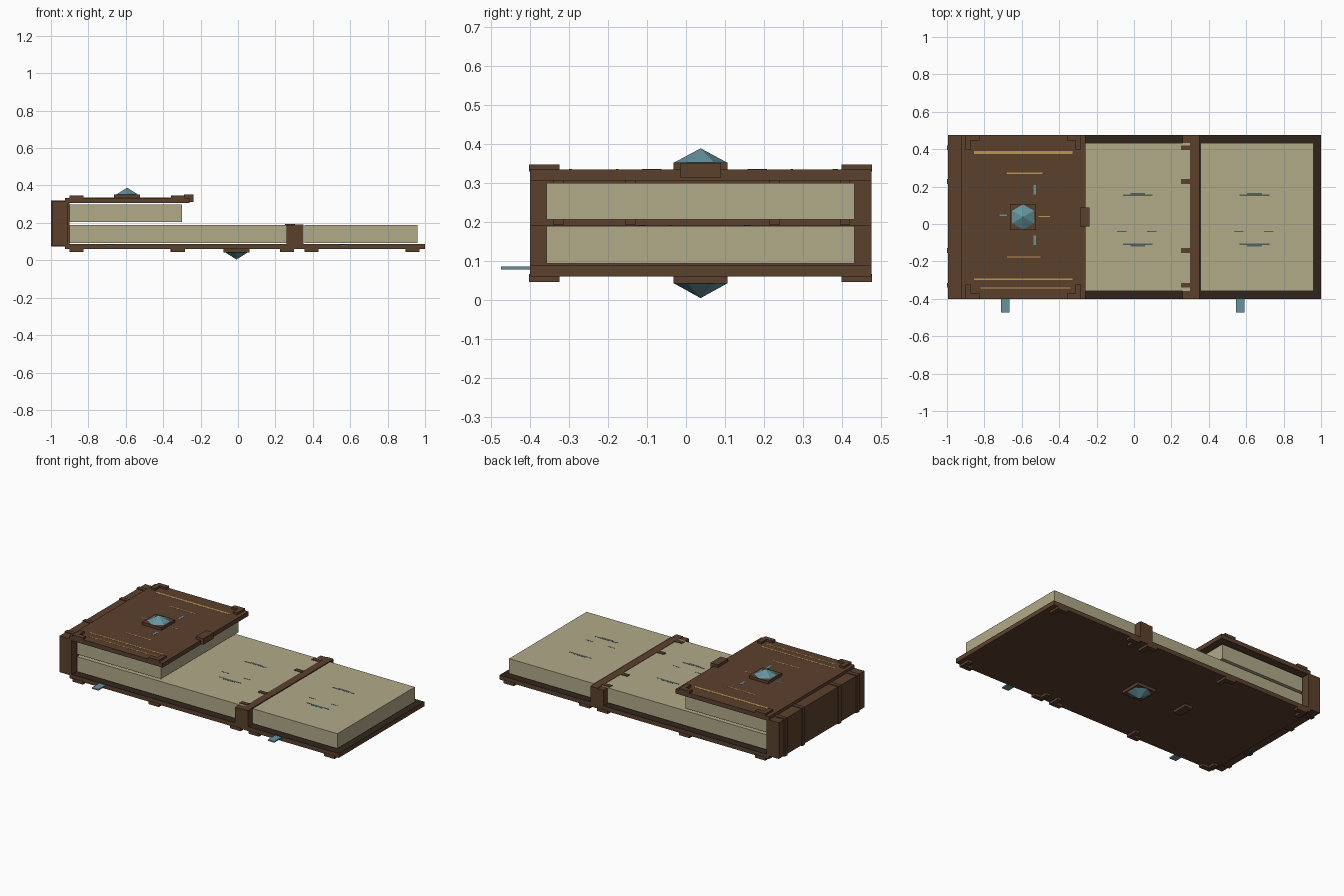
import bpy
import bmesh
from mathutils import Matrix

cube = bpy.data.objects.get("Cube")
if cube:
    bpy.data.objects.remove(cube, do_unlink=True)


def material(name, rgb):
    m = bpy.data.materials.new(name)
    m.use_nodes = True
    m.diffuse_color = (*rgb, 1)
    m.node_tree.nodes["Principled BSDF"].inputs["Base Color"].default_value = (*rgb, 1)
    return m


LEATHER = material("brown leather", (0.105, 0.052, 0.027))
LINING = material("dark lining", (0.03, 0.019, 0.012))
PAPER = material("cream paper", (0.44, 0.4, 0.25))
TEAL = material("teal", (0.13, 0.3, 0.35))
GOLD = material("gold", (0.5, 0.31, 0.08))
INK = material("slate ink", (0.085, 0.115, 0.12))

MID = 0.0375        # the book is symmetric about this y
HALF = 0.4375       # half the cover height
PAGE = 0.395        # half the page height


def finish(name, bm, *mats):
    mesh = bpy.data.meshes.new(name)
    bm.to_mesh(mesh)
    bm.free()
    obj = bpy.data.objects.new(name, mesh)
    bpy.context.collection.objects.link(obj)
    for m in mats:
        mesh.materials.append(m)
    return obj


def add_box(bm, x, y, z):
    """Box from (low, high) pairs; y is measured from the book's middle line."""
    lo, hi = zip(x, y, z)
    size = [b - a for a, b in zip(lo, hi)]
    mid = [(a + b) / 2 for a, b in zip(lo, hi)]
    mid[1] += MID
    bmesh.ops.create_cube(bm, size=1,
                          matrix=Matrix.Translation(mid) @ Matrix.Diagonal((*size, 1)))


def boxes(name, mat, *parts):
    bm = bmesh.new()
    for part in parts:
        add_box(bm, *part)
    return finish(name, bm, mat)


def both(w):
    return (-w, w)


# Covers and spines
boxes("top_cover", LEATHER, ((-0.925, -0.258), both(HALF), (0.306, 0.334)))
base = boxes("bottom_cover", LEATHER, ((-0.925, 1.0), both(HALF), (0.06, 0.088)))
base.data.materials.append(LINING)
for face in base.data.polygons:
    face.material_index = int(face.normal.z > 0.5)
boxes("left_spine", LEATHER, ((-0.995, -0.908), both(HALF), (0.08, 0.314)))
boxes("middle_spine", LEATHER, ((0.258, 0.35), both(HALF), (0.06, 0.188)),
      ((0.3, 0.35), both(HALF), (0.06, 0.191)))

# Page blocks
boxes("upper_pages", PAPER, ((-0.9, -0.3), both(PAGE), (0.205, 0.299)))
boxes("lower_pages", PAPER, ((-0.9, 0.3), both(PAGE), (0.093, 0.189)))
boxes("far_pages", PAPER, ((0.355, 0.96), both(PAGE), (0.093, 0.189)))

# Raised bands across both spines
for y in (-0.365, -0.18, 0.19, 0.37):
    boxes("spine_band", LEATHER, ((-1.0, -0.9), (y - 0.013, y + 0.013), (0.075, 0.319)))
    boxes("middle_band", LEATHER, ((0.25, 0.305), (y - 0.013, y + 0.013), (0.17, 0.193)))


# L-shaped corner brackets, mirrored front to back
def bracket(x, direction, z):
    for side in (-1, 1):
        edge = side * (HALF + 0.002)
        arm_x = sorted((x, x + direction * 0.075))
        post_x = sorted((x, x + direction * 0.03))
        boxes("corner_bracket", LEATHER,
              (arm_x, sorted((edge, edge - side * 0.03)), z),
              (post_x, sorted((edge, edge - side * 0.078)), z))


for x, direction in ((-0.901, 1), (-0.284, -1)):
    bracket(x, direction, (0.328, 0.347))
for x, direction in ((-0.901, 1), (-0.284, -1), (0.3, -1), (0.355, 1), (0.97, -1)):
    bracket(x, direction, (0.045, 0.066))

# Clasps
boxes("top_clasp", LEATHER, ((-0.29, -0.237), both(0.052), (0.312, 0.351)))
boxes("bottom_clasp", LEATHER, ((-0.362, -0.308), both(0.052), (0.043, 0.066)))


# Six-sided gems on square mounts
def gem(name, x, low, high, base_z, tip_z):
    boxes(name + "_mount", LEATHER, ((x - 0.069, x + 0.069), both(0.069), (low, high)))
    bm = bmesh.new()
    rim = bmesh.ops.create_circle(bm, segments=6, radius=0.067, cap_ends=True)["verts"]
    bmesh.ops.rotate(bm, verts=rim, matrix=Matrix.Rotation(0.5235988, 3, "Z"))
    bmesh.ops.translate(bm, verts=rim, vec=(x, MID, base_z))
    # one ring vertex must point along y
    if max(v.co.y for v in rim) < MID + 0.06:
        bmesh.ops.rotate(bm, verts=rim, cent=(x, MID, base_z),
                         matrix=Matrix.Rotation(0.5235988, 3, "Z"))
    tip = bm.verts.new((x, MID, tip_z))
    for edge in list(bm.edges):
        bm.faces.new((*edge.verts, tip))
    bmesh.ops.recalc_face_normals(bm, faces=bm.faces)
    finish(name, bm, TEAL)


gem("top_gem", -0.593, 0.33, 0.352, 0.352, 0.388)
gem("bottom_gem", -0.008, 0.041, 0.064, 0.041, 0.004)

# Ribbon ends hanging out at the front
for x in (-0.688, 0.568):
    boxes("ribbon", TEAL, ((x - 0.023, x + 0.023), (-0.512, -0.42), (0.077, 0.085)))

# Thin gilt lines on the top cover
COVER_Z = (0.333, 0.3348)
boxes("gilt_lines", GOLD,
      ((-0.855, -0.33), (0.338, 0.352), COVER_Z),
      ((-0.855, -0.33), (-0.338, -0.33), COVER_Z),
      ((-0.82, -0.34), (-0.382, -0.376), COVER_Z),
      ((-0.68, -0.49), (0.23, 0.237), COVER_Z),
      ((-0.68, -0.5), (-0.217, -0.21), COVER_Z),
      ((-0.51, -0.45), (0.0, 0.005), COVER_Z))
boxes("cover_marks", TEAL,
      ((-0.537, -0.524), (0.12, 0.17), COVER_Z),
      ((-0.537, -0.524), (-0.15, -0.1), COVER_Z),
      ((-0.72, -0.68), (0.005, 0.012), COVER_Z))

# Broken ring motif on each open page
PAGE_Z = (0.188, 0.1898)
for x in (0.02, 0.645):
    boxes("page_marks", INK,
          ((x - 0.08, x + 0.08), (0.111, 0.12), PAGE_Z),
          ((x - 0.04, x + 0.04), (0.12, 0.128), PAGE_Z),
          ((x - 0.08, x + 0.08), (-0.15, -0.141), PAGE_Z),
          ((x - 0.04, x + 0.04), (-0.159, -0.15), PAGE_Z),
          ((x - 0.11, x - 0.06), (-0.08, -0.074), PAGE_Z),
          ((x + 0.05, x + 0.1), (-0.08, -0.074), PAGE_Z))
